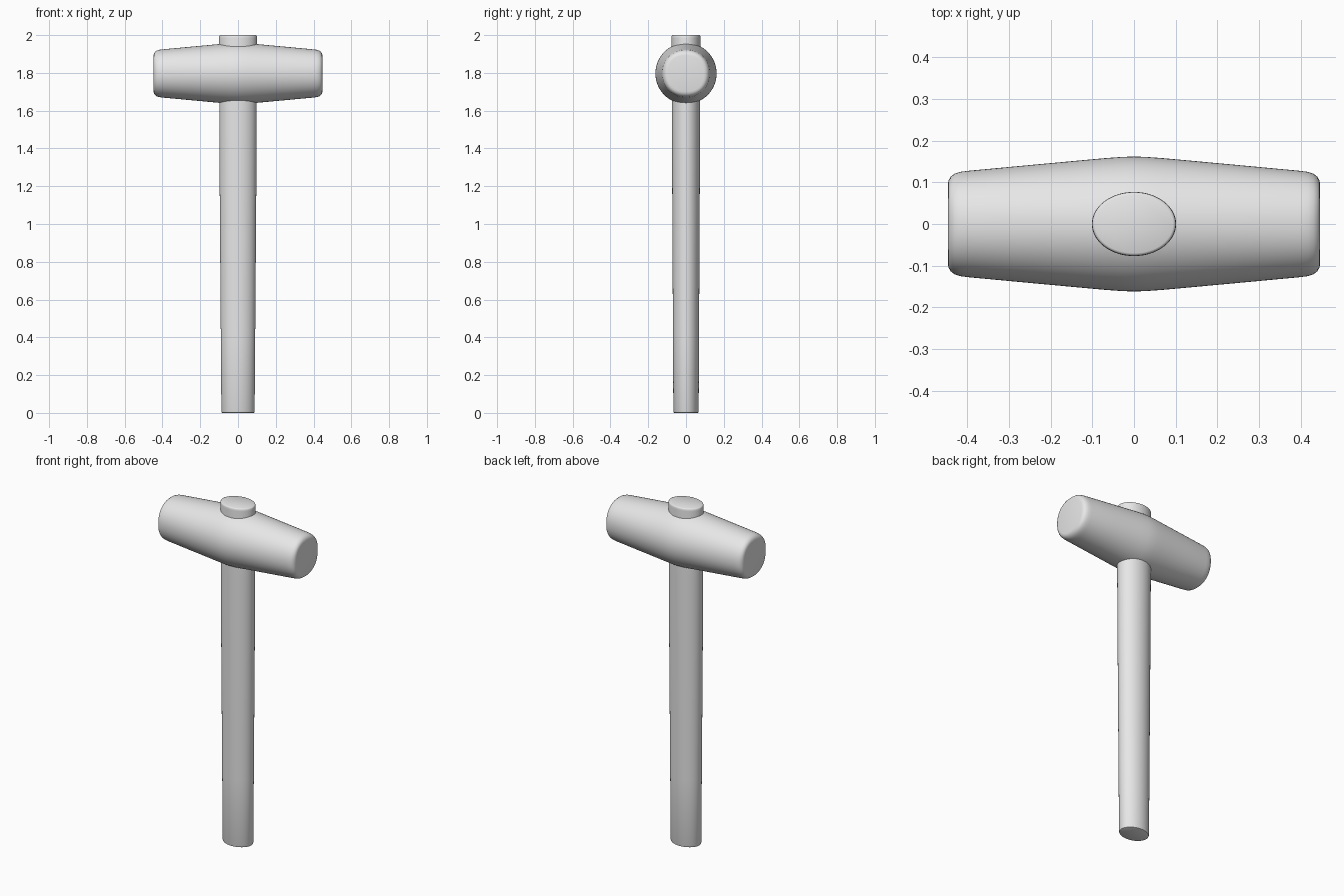
import bpy, bmesh, math
from mathutils import Vector

if "Cube" in bpy.data.objects:
    bpy.data.objects.remove(bpy.data.objects["Cube"])

grey = bpy.data.materials.new("light_grey")
grey.diffuse_color = (0.8, 0.8, 0.8, 1)
grey.use_nodes = True
grey.node_tree.nodes["Principled BSDF"].inputs["Base Color"].default_value = grey.diffuse_color


def sweep(name, rings, place, sides=64):
    """Loft superellipse rings (offset, half_a, half_b, exponent) into a capped solid."""
    bm = bmesh.new()
    loops = []
    for offset, a, b, power in rings:
        loop = []
        for i in range(sides):
            t = 2 * math.pi * i / sides
            c, s = math.cos(t), math.sin(t)
            u = a * math.copysign(abs(c) ** (2 / power), c)
            v = b * math.copysign(abs(s) ** (2 / power), s)
            loop.append(bm.verts.new(place(offset, u, v)))
        loops.append(loop)
    for low, high in zip(loops, loops[1:]):
        for i in range(sides):
            j = (i + 1) % sides
            bm.faces.new((low[i], low[j], high[j], high[i]))
    bm.faces.new(loops[0][::-1])
    bm.faces.new(loops[-1])
    bmesh.ops.recalc_face_normals(bm, faces=bm.faces[:])
    mesh = bpy.data.meshes.new(name)
    bm.to_mesh(mesh)
    bm.free()
    mesh.materials.append(grey)
    obj = bpy.data.objects.new(name, mesh)
    bpy.context.collection.objects.link(obj)
    bpy.ops.object.select_all(action='DESELECT')
    obj.select_set(True)
    bpy.context.view_layer.objects.active = obj
    bpy.ops.object.shade_smooth_by_angle(angle=math.radians(40))
    return obj


# Hammer head: barrel along x, mirrored profile with rounded striking ends
half = [(0, 0.162, 2), (0.03, 0.161, 2), (0.07, 0.158, 2), (0.12, 0.1535, 2),
        (0.25, 0.1415, 2.04), (0.40, 0.1275, 2.1), (0.418, 0.125, 2.12),
        (0.431, 0.1205, 2.17), (0.44, 0.1135, 2.25), (0.445, 0.105, 2.35),
        (0.447, 0.095, 2.4)]
profile = [(-x, r, p) for x, r, p in half[:0:-1]] + half
sweep("hammer_head", [(x, r, r, p) for x, r, p in profile],
      lambda x, u, v: Vector((x, u, 1.797 + v)))

# Handle: oval shaft tapering downward, passing through the head
shaft = [(0, 0.082, 0.061), (0.002, 0.086, 0.065), (0.008, 0.088, 0.067),
         (0.4, 0.091, 0.069), (0.8, 0.094, 0.071), (1.2, 0.097, 0.073),
         (1.6, 0.099, 0.075), (1.985, 0.101, 0.077), (1.994, 0.100, 0.076),
         (1.998, 0.098, 0.074), (2.0, 0.094, 0.070)]
sweep("handle", [(z, a, b, 2) for z, a, b in shaft],
      lambda z, u, v: Vector((u, v, z)))
